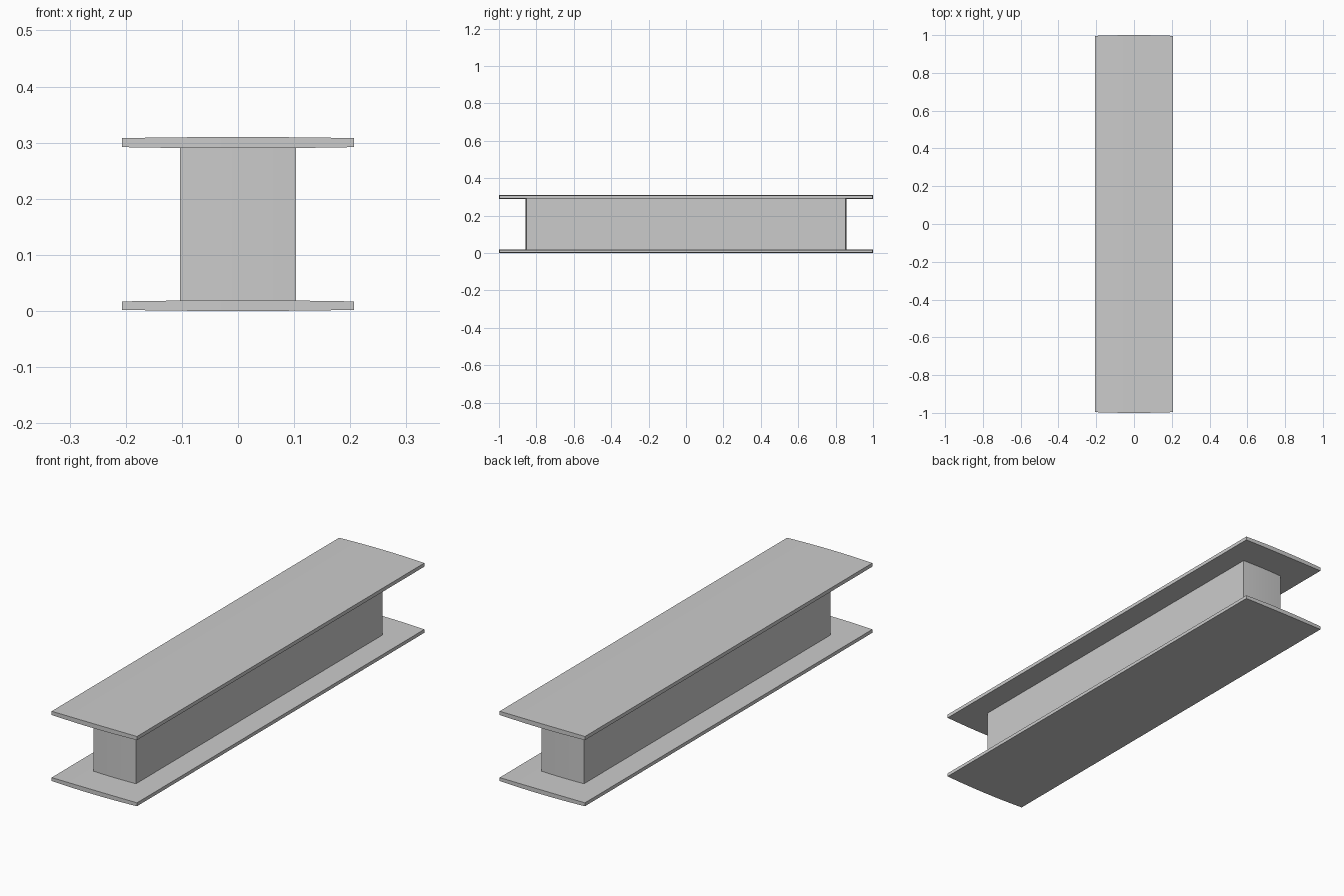
import bpy, bmesh

if "Cube" in bpy.data.objects:
    bpy.data.objects.remove(bpy.data.objects["Cube"])


def bowed_box(name, hx, hy, z0, z1, bow_y, bow_z, segments=12):
    """Box whose ends and top/bottom swell gently towards x = 0."""
    bm = bmesh.new()
    bmesh.ops.create_cube(bm, size=2)
    across = [e for e in bm.edges
              if abs(e.verts[0].co.x - e.verts[1].co.x) > 1]
    bmesh.ops.subdivide_edges(bm, edges=across, cuts=segments - 1,
                              use_grid_fill=True)
    mid, half = (z0 + z1) / 2, (z1 - z0) / 2
    for v in bm.verts:
        u, sy, sz = v.co
        swell = 1 - u * u
        v.co = (u * hx,
                sy * (hy - bow_y * (1 - swell)),
                mid + sz * (half - bow_z * (1 - swell)))
    bmesh.ops.recalc_face_normals(bm, faces=bm.faces)
    mesh = bpy.data.meshes.new(name)
    bm.to_mesh(mesh)
    bm.free()
    obj = bpy.data.objects.new(name, mesh)
    bpy.context.collection.objects.link(obj)
    bpy.ops.object.select_all(action='DESELECT')
    obj.select_set(True)
    bpy.context.view_layer.objects.active = obj
    bpy.ops.object.shade_smooth_by_angle()
    return obj


# Wide plates at bottom and top
bowed_box("bottom_plate", 0.207, 1.0, 0.0, 0.019, 0.004, 0.002)
bowed_box("top_plate", 0.207, 1.0, 0.290, 0.310, 0.004, 0.002)

# Solid core between the plates
bowed_box("core", 0.103, 0.857, 0.016, 0.293, 0.003, 0.0)
